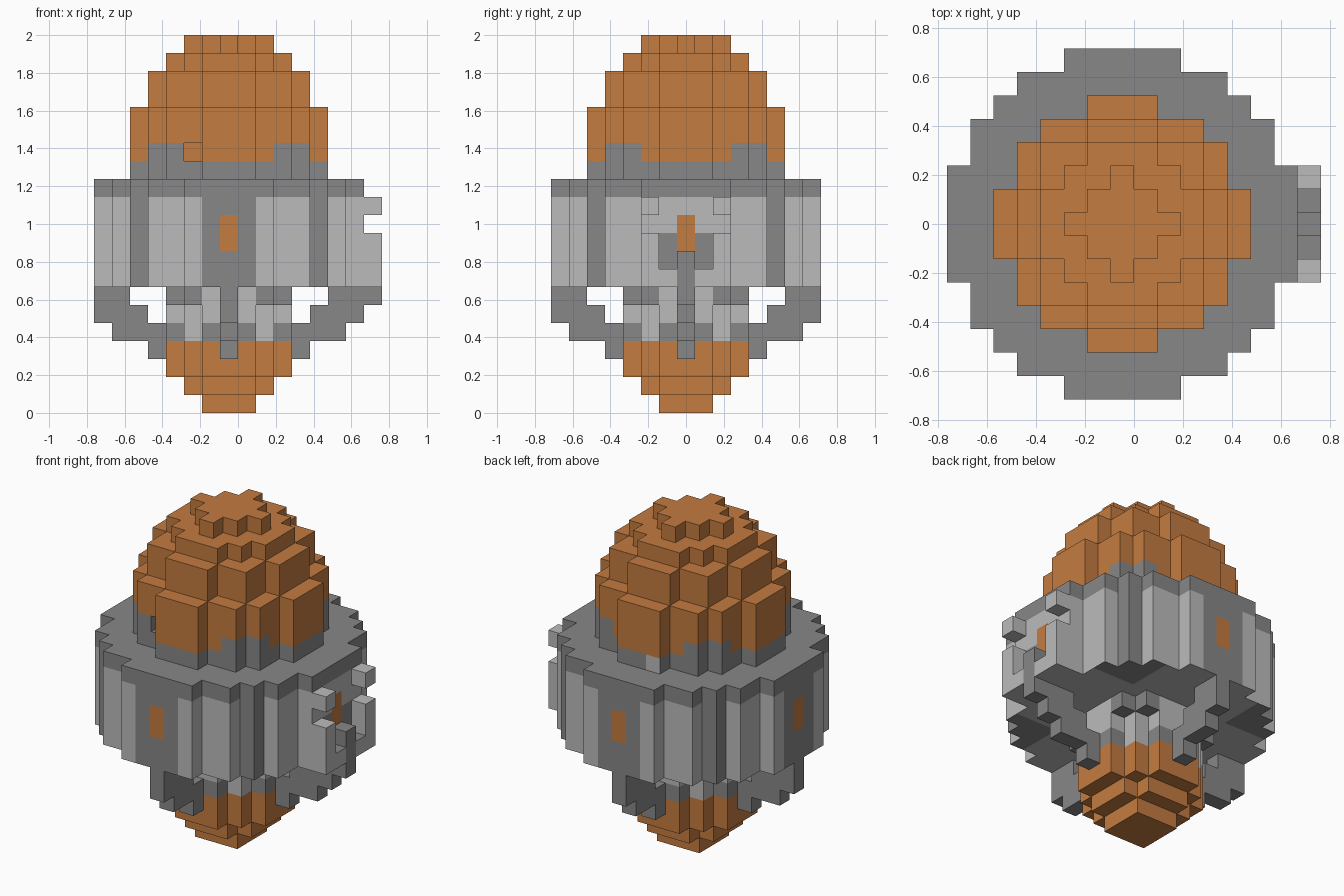
import bpy
import bmesh
from mathutils import Vector

cube = bpy.data.objects.get("Cube")
if cube:
    bpy.data.objects.remove(cube, do_unlink=True)

U = 2 / 21  # edge of one block
ORANGE, LIGHT, DARK = range(3)


def make_material(name, rgb):
    mat = bpy.data.materials.new(name)
    mat.use_nodes = True
    mat.diffuse_color = (*rgb, 1)
    mat.node_tree.nodes["Principled BSDF"].inputs["Base Color"].default_value = (*rgb, 1)
    return mat


materials = [
    make_material("copper_orange", (0.55, 0.2, 0.052)),
    make_material("light_grey", (0.5, 0.5, 0.5)),
    make_material("dark_grey", (0.242, 0.242, 0.242)),
]


def disc(half_widths, levels):
    """Round stepped layer: half width of each row, counted from the middle row."""
    n = len(half_widths) - 1
    return {(i, j, k) for k in levels for j in range(-n, n + 1)
            for i in range(-half_widths[abs(j)], half_widths[abs(j)] + 1)}


def four_ways(cells):
    """Repeat blocks by quarter turns about the upright axis."""
    out = set()
    for i, j, k in cells:
        out |= {(i, j, k), (-j, i, k), (-i, -j, k), (j, -i, k)}
    return out


# Colour rules: cell and face direction give a material index
def plain(index):
    return lambda cell, normal: index


def core_colour(cell, normal):
    a, b = sorted((abs(cell[0]), abs(cell[1])))
    if cell[2] == 4:
        return LIGHT if a == b else DARK
    if cell[2] == 6 and (a, b) == (2, 3):
        return DARK
    return LIGHT


def body_colour(cell, normal):
    i, j, k = cell
    a, b = sorted((abs(i), abs(j)))
    if normal.z < 0:
        return DARK if a >= 4 else LIGHT
    if normal.z > 0 or k == 12:
        return DARK
    if a == 0 and b == 7 and k in (9, 10):
        return ORANGE            # small window on each side
    if i == 7 and k >= 10:
        return LIGHT             # plate behind the bracket
    return DARK if a <= 1 or a == b == 5 else LIGHT


def bracket_colour(cell, normal):
    if cell[1] == 0 or (abs(cell[1]) == 1 and normal.z > 0):
        return DARK
    return LIGHT


def dome_colour(cell, normal):
    i, j, k = cell
    if (i, j, k) == (-1, 5, 13) and normal.y > 0:
        return LIGHT
    if k == 13:
        return DARK
    if k == 14 and sorted((abs(i), abs(j))) == [3, 4]:
        return DARK
    return ORANGE


# Bottom tip: three stepped tiers
tip = disc([1, 1], [0]) | disc([2, 2, 1], [1]) | disc([3, 3, 2, 1], [2, 3])

# Core column with corner lugs under the body
core = disc([3, 3, 2, 1], [4, 5, 6]) | four_ways({(3, 2, 6), (3, -2, 6)})

# Four thin curved fins
fins = four_ways({(4, 0, 3), (4, 0, 4), (5, 0, 4), (6, 0, 4),
                  (5, 0, 5), (6, 0, 5), (7, 0, 5), (6, 0, 6), (7, 0, 6)})

# Wide panelled body
body = disc([7, 7, 7, 6, 6, 5, 4, 2], range(7, 13))

# Side bracket: two prongs, a bridge, a middle tine and two upper studs
bracket = {(8, 0, k) for k in (6, 7, 8)}
for side in (-1, 1):
    bracket |= {(8, 2 * side, k) for k in (7, 8, 9, 11)} | {(8, side, 7)}

# Stepped dome with one missing block
dome = (disc([5, 5, 4, 4, 3, 1], range(13, 17)) | disc([4, 4, 3, 3, 1], [17, 18])
        | disc([3, 3, 2, 1], [19]) | disc([2, 1, 0], [20]))
dome.discard((-2, -4, 14))

parts = {
    "bottom_tip": (tip, plain(ORANGE)),
    "core_column": (core, core_colour),
    "curved_fins": (fins, plain(DARK)),
    "panelled_body": (body, body_colour),
    "side_bracket": (bracket, bracket_colour),
    "stepped_dome": (dome, dome_colour),
}
solid = set().union(*(cells for cells, rule in parts.values()))


def build(name, cells, rule):
    """Make the outer block faces of one part."""
    bm = bmesh.new()
    for cell in sorted(cells):
        centre = Vector((cell[0] - 0.5, cell[1], cell[2] + 0.5))
        for axis in range(3):
            for sign in (-1, 1):
                normal = Vector((0, 0, 0))
                normal[axis] = sign
                if tuple(c + int(n) for c, n in zip(cell, normal)) in solid:
                    continue
                s = Vector((0, 0, 0))
                s[(axis + 1) % 3] = 0.5
                t = normal.cross(s)
                mid = centre + normal / 2
                corners = (mid - s - t, mid + s - t, mid + s + t, mid - s + t)
                face = bm.faces.new([bm.verts.new(p * U) for p in corners])
                face.material_index = rule(cell, normal)
    bmesh.ops.remove_doubles(bm, verts=bm.verts, dist=U / 100)
    mesh = bpy.data.meshes.new(name)
    bm.to_mesh(mesh)
    bm.free()
    for mat in materials:
        mesh.materials.append(mat)
    bpy.context.scene.collection.objects.link(bpy.data.objects.new(name, mesh))


for part, (cells, rule) in parts.items():
    build(part, cells, rule)
